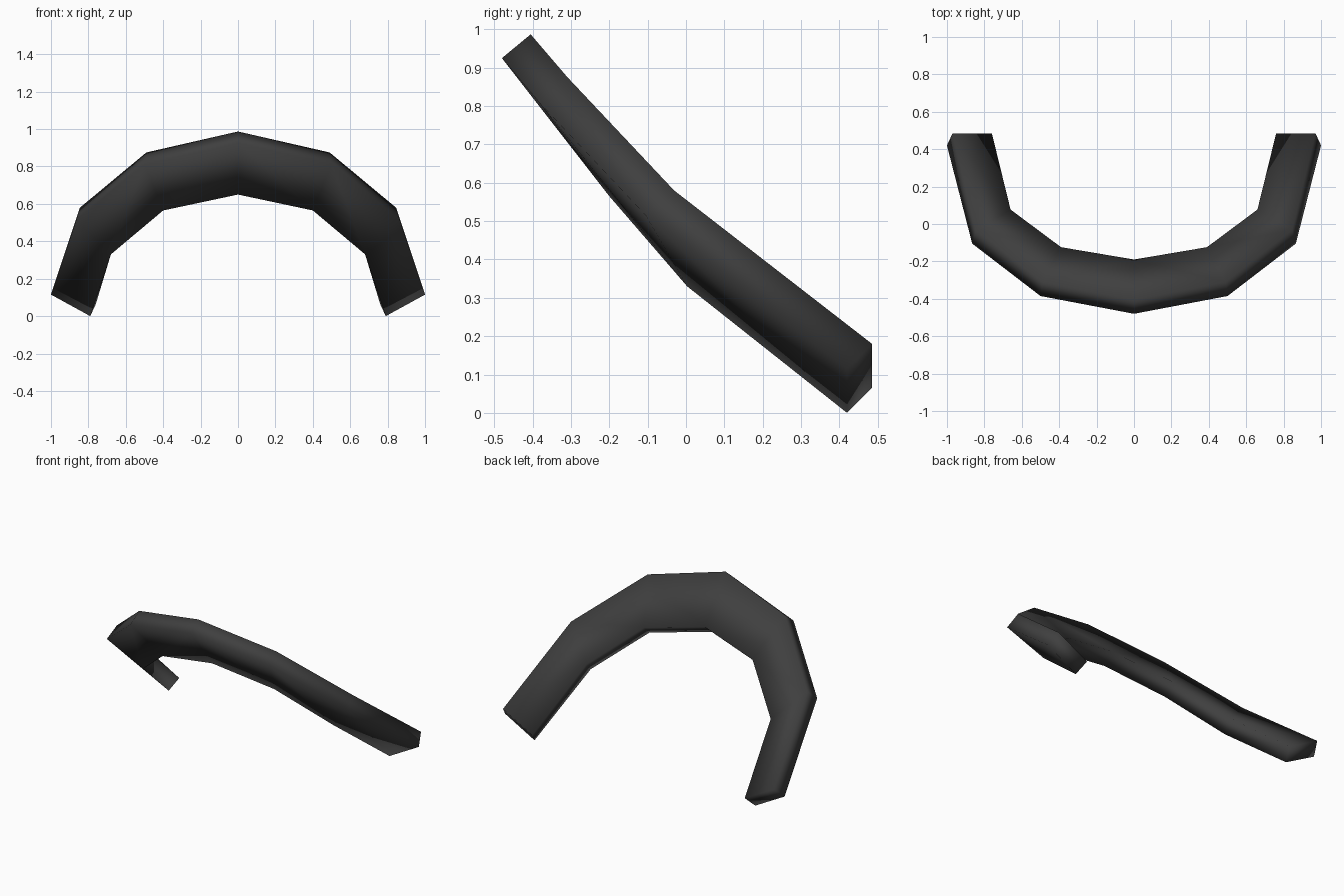
import bpy
import bmesh
from mathutils import Vector

if "Cube" in bpy.data.objects:
    bpy.data.objects.remove(bpy.data.objects["Cube"])

# Dark grey material
mat = bpy.data.materials.new("dark_grey")
mat.diffuse_color = (0.05, 0.05, 0.05, 1)
mat.use_nodes = True
mat.node_tree.nodes["Principled BSDF"].inputs["Base Color"].default_value = mat.diffuse_color

# Sections from the crown to the tip: outer low corner, inner low corner,
# and the thickness offset towards the upper face
sections = [
    ((0.00, -0.48, 0.925), (0.00, -0.265, 0.65), (0.00, 0.075, 0.062)),
    ((0.50, -0.385, 0.812), (0.40, -0.20, 0.565), (-0.01, 0.076, 0.063)),
    ((0.865, -0.105, 0.515), (0.68, 0.003, 0.33), (-0.02, 0.074, 0.065)),
    ((1.00, 0.42, 0.115), (0.79, 0.42, 0.00), (-0.03, 0.065, 0.065)),
]

# Half of the curved band
bm = bmesh.new()
rings = []
for outer, inner, offset in sections:
    o, i, d = Vector(outer), Vector(inner), Vector(offset)
    rings.append([bm.verts.new(p) for p in (o, i, i + d, o + d)])
for a, b in zip(rings, rings[1:]):
    for k in range(4):
        n = (k + 1) % 4
        bm.faces.new((a[k], a[n], b[n], b[k]))
bm.faces.new(rings[-1])  # tip cap
bmesh.ops.recalc_face_normals(bm, faces=bm.faces)

# Mirror the half across x = 0 and weld the crown
copy = bmesh.ops.duplicate(bm, geom=bm.verts[:] + bm.edges[:] + bm.faces[:])["geom"]
for v in copy:
    if isinstance(v, bmesh.types.BMVert):
        v.co.x = -v.co.x
bmesh.ops.remove_doubles(bm, verts=bm.verts, dist=0.0005)
bmesh.ops.recalc_face_normals(bm, faces=bm.faces)
for f in bm.faces:
    f.smooth = True

mesh = bpy.data.meshes.new("curved_band")
bm.to_mesh(mesh)
bm.free()
mesh.materials.append(mat)
band = bpy.data.objects.new("curved_band", mesh)
bpy.context.collection.objects.link(band)
